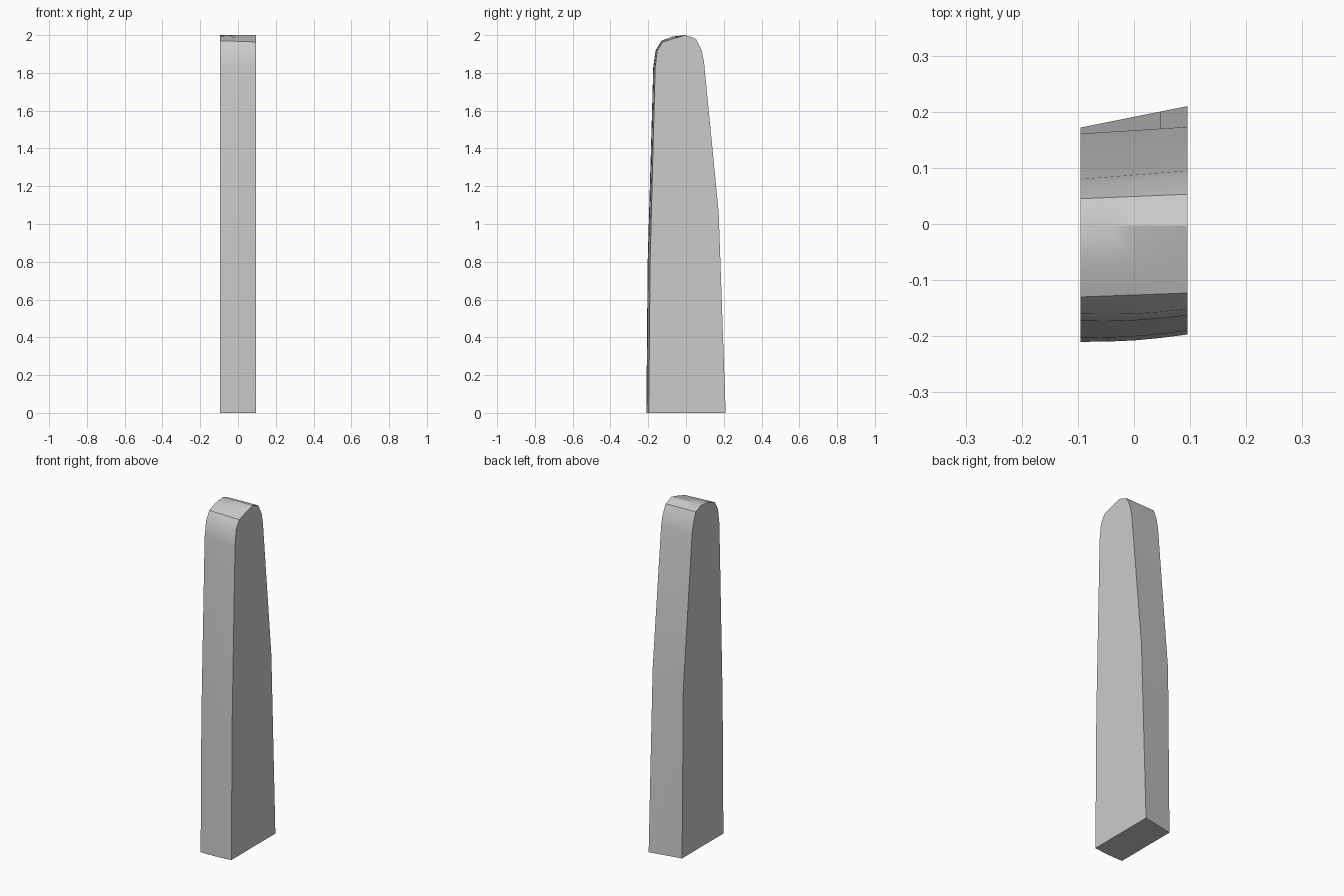
import bpy
import bmesh
import math

cube = bpy.data.objects.get("Cube")
if cube:
    bpy.data.objects.remove(cube, do_unlink=True)

# Matching (y, z) outlines of the two broad sides, from back foot over the top to front foot
LEFT = [(.21, 0), (.173, 1.06), (.095, 1.86), (.083, 1.92), (.053, 1.98), (-.003, 2),
        (-.06, 1.984), (-.123, 1.964), (-.152, 1.92), (-.163, 1.83), (-.19, .8), (-.197, 0)]
RIGHT = [(.172, 0), (.161, .98), (.08, 1.86), (.068, 1.92), (.045, 1.98), (-.003, 2),
         (-.075, 1.992), (-.13, 1.97), (-.16, 1.92), (-.173, 1.83), (-.203, .8), (-.21, 0)]
HALF = .095
COLUMNS = 5
FRONT_START = 8   # first outline point on the gently bowed front

# Light grey stone
mat = bpy.data.materials.new("light grey")
mat.use_nodes = True
grey = (.6, .6, .6, 1)
mat.diffuse_color = grey
mat.node_tree.nodes["Principled BSDF"].inputs["Base Color"].default_value = grey

# Slab lofted between the two outlines
bm = bmesh.new()
columns = []
for c in range(COLUMNS):
    t = c / (COLUMNS - 1)
    column = []
    for i, (a, b) in enumerate(zip(RIGHT, LEFT)):
        y = a[0] + (b[0] - a[0]) * t
        z = a[1] + (b[1] - a[1]) * t
        if i >= FRONT_START:
            y -= .004 * math.sin(math.pi * t)
        column.append(bm.verts.new((HALF * (2 * t - 1), y, z)))
    columns.append(column)
for p, q in zip(columns, columns[1:]):
    for i in range(len(p)):
        j = (i + 1) % len(p)
        bm.faces.new((p[i], p[j], q[j], q[i]))
bm.faces.new(columns[0])
bm.faces.new(columns[-1])
bmesh.ops.recalc_face_normals(bm, faces=bm.faces)

mesh = bpy.data.meshes.new("stone_slab")
bm.to_mesh(mesh)
bm.free()
mesh.materials.append(mat)
slab = bpy.data.objects.new("stone_slab", mesh)
bpy.context.collection.objects.link(slab)

# Smooth over the rounded rim, crisp along the broad sides
bpy.ops.object.select_all(action="DESELECT")
slab.select_set(True)
bpy.context.view_layer.objects.active = slab
bpy.ops.object.shade_smooth_by_angle(angle=math.radians(30))
